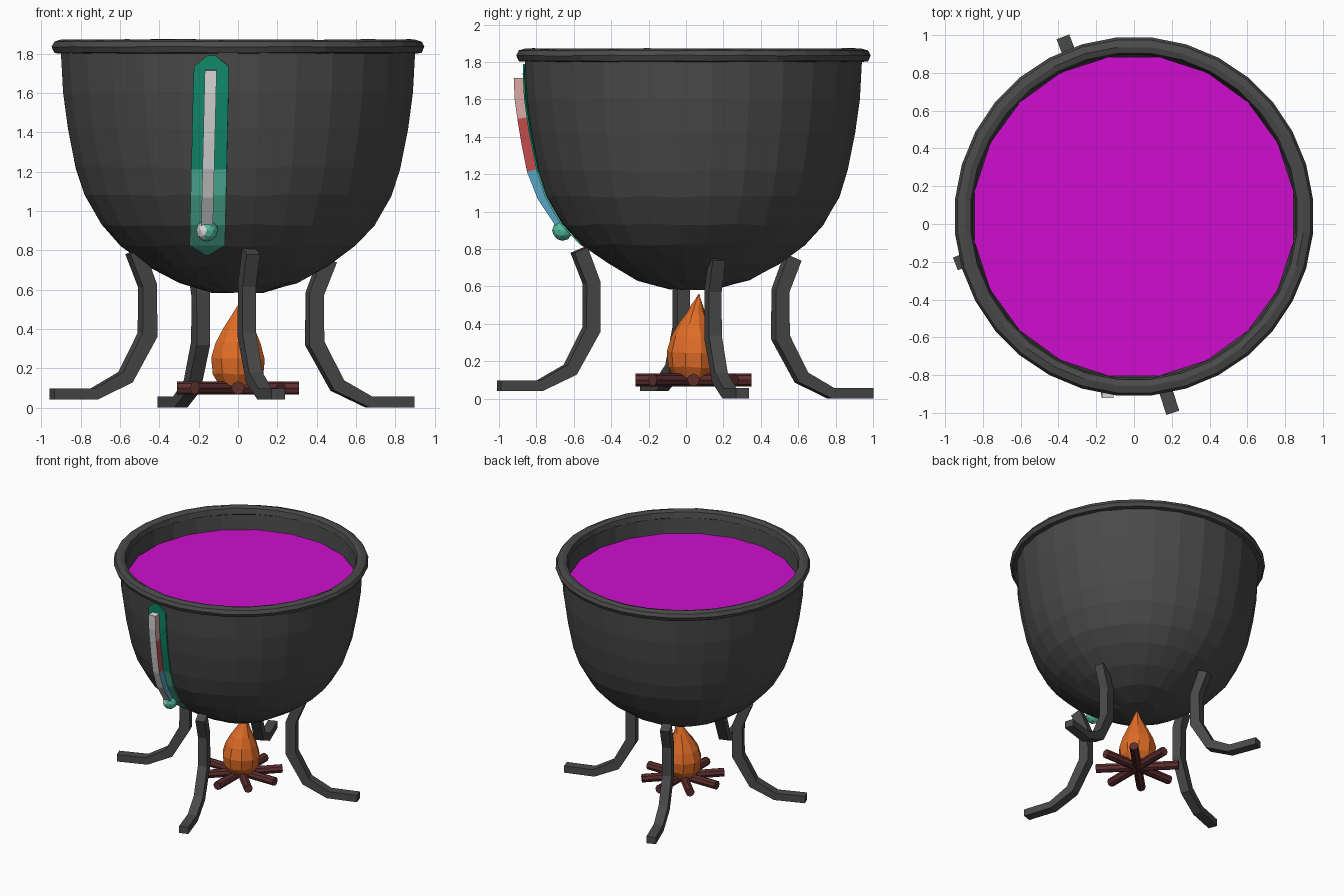
import bpy, bmesh, math, random
from mathutils import Vector

if "Cube" in bpy.data.objects:
    bpy.data.objects.remove(bpy.data.objects["Cube"])

random.seed(4)
CY = 0.04  # bowl centre in y


def mat(name, r, g, b):
    m = bpy.data.materials.new(name)
    m.diffuse_color = (r, g, b, 1)
    m.use_nodes = True
    m.node_tree.nodes["Principled BSDF"].inputs["Base Color"].default_value = m.diffuse_color
    return m


IRON = mat("iron_grey", .068, .068, .068)
POTION = mat("magenta", .62, .004, .62)
FIRE = mat("fire_orange", .74, .15, .02)
WOOD = mat("log_brown", .11, .027, .027)
GREEN = mat("plate_green", .006, .26, .15)
MINT = mat("mint", .085, .5, .35)
WHITE = mat("white", .7, .7, .7)
RED = mat("red", .55, .075, .075)
BLUE = mat("blue", .1, .38, .56)
PINK = mat("pink", .72, .4, .38)


def finish(name, bm, mats, rule=None, recalc=True):
    if recalc:
        bmesh.ops.recalc_face_normals(bm, faces=bm.faces)
    bm.normal_update()
    if rule:
        for f in bm.faces:
            f.material_index = rule(f)
    me = bpy.data.meshes.new(name)
    bm.to_mesh(me)
    bm.free()
    for m in mats:
        me.materials.append(m)
    ob = bpy.data.objects.new(name, me)
    bpy.context.collection.objects.link(ob)
    return ob


def bridge(bm, rings):
    for a, b in zip(rings, rings[1:]):
        n = len(a)
        for i in range(n):
            bm.faces.new((a[i], a[(i + 1) % n], b[(i + 1) % n], b[i]))


def lathe(name, rows, n, material, closed=False, jitter=0.0):
    """rows: (radius, z, x shift, y shift)"""
    bm = bmesh.new()
    rings = []
    for r, z, *s in rows:
        sx, sy = s if s else (0, 0)
        ring = []
        for i in range(n):
            a = 2 * math.pi * (i + .5) / n
            ring.append(bm.verts.new((sx + r * math.cos(a), CY + sy + r * math.sin(a),
                                      z + random.uniform(-jitter, jitter))))
        rings.append(ring)
    bridge(bm, rings + rings[:1] if closed else rings)
    if not closed:
        bm.faces.new(rings[0])
        bm.faces.new(rings[-1])
    return finish(name, bm, [material])


def sweep(name, path, origin, angle, half_w, mats, rule=None, lean=0.0):
    """square bar along path of (distance, z, half thickness) in a vertical plane"""
    bm = bmesh.new()
    u = Vector((math.cos(angle), math.sin(angle), 0))
    w = Vector((-u.y, u.x, 0))
    pts = [Vector(p[:2]) for p in path]
    rings = []
    for i, p in enumerate(pts):
        segs = []
        if i > 0:
            segs.append((p - pts[i - 1]).normalized())
        if i < len(pts) - 1:
            segs.append((pts[i + 1] - p).normalized())
        t = sum(segs, Vector((0, 0))).normalized()
        nrm = Vector((-t.y, t.x)) * path[i][2] / t.dot(segs[0])
        ring = []
        for a, b in ((-1, -1), (1, -1), (1, 1), (-1, 1)):
            q = p + nrm * a
            v = Vector(origin) + u * q.x + w * (half_w * b) + Vector((lean * q.y, 0, q.y))
            ring.append(bm.verts.new(v))
        rings.append(ring)
    bridge(bm, rings)
    bm.faces.new(rings[0])
    bm.faces.new(rings[-1])
    return finish(name, bm, mats, rule)


# cauldron bowl: outer wall, then back up the inside
OUTER = [(.13, .587), (.3, .635), (.46, .72), (.6, .825), (.7, .93), (.785, 1.08),
         (.83, 1.22), (.87, 1.42), (.895, 1.6), (.907, 1.82)]
INNER = [(.868, 1.83), (.858, 1.7), (.84, 1.5), (.78, 1.2), (.64, .95), (.4, .76), (.12, .66)]
lathe("cauldron_bowl", OUTER + INNER, 28, IRON, jitter=.006)

# rolled rim
lathe("cauldron_rim", [(.89, 1.8), (.938, 1.805), (.952, 1.835), (.938, 1.862),
                       (.90, 1.872), (.868, 1.862), (.858, 1.82)], 32, IRON, closed=True, jitter=.002)

# potion surface
lathe("potion", [(.85, 1.69), (.855, 1.695)], 20, POTION)

# four curved legs, two of them slightly raised
LEG = [(.07, .795, .04), (0, .62, .038), (0, .37, .04), (.12, .155, .035),
       (.29, .07, .028), (.52, .07, .028)]
for name, x, y, deg, drop in (("right_leg", .39, .145, 17.5, .042), ("front_leg", .045, -.505, -72, 0),
                              ("left_leg", -.46, -.025, 201, 0), ("back_leg", -.19, .505, 111, .042)):
    sweep(name, LEG, (x, y, -drop), math.radians(deg), .036, [IRON])

# campfire logs crossing in a star
for k in range(4):
    bm = bmesh.new()
    bmesh.ops.create_cone(bm, cap_ends=True, segments=8, radius1=.034, radius2=.034, depth=.62)
    ob = finish("log_%d" % (k + 1), bm, [WOOD])
    ob.rotation_euler = (0, math.pi / 2, k * math.pi / 4)
    ob.location = (0, CY, .1)

# teardrop flame with a bent tip
lathe("flame", [(.1, .115), (.135, .17), (.143, .25), (.12, .33, 0, .002), (.083, .4, .005, .005),
                (.05, .46, .012, .012), (.027, .51, .02, .02), (.012, .54, .026, .026),
                (.003, .555, .03, .03)], 10, FIRE, jitter=.006)


# gauge back plate hugging the bowl
def bowl_radius(z):
    for (r0, z0), (r1, z1) in zip(OUTER, OUTER[1:]):
        if z <= z1:
            return r0 + (r1 - r0) * (z - z0) / (z1 - z0)
    return OUTER[-1][0]


bm = bmesh.new()
rows = []
for z, h in ((.775, .008), (.825, .09), (.93, .09), (1.08, .09), (1.21, .09),
             (1.42, .09), (1.6, .09), (1.735, .088), (1.79, .02)):
    row = []
    for c in (-1, -.5, 0, .5, 1):
        x = -.175 + .0225 * z + c * h
        row.append(bm.verts.new((x, CY - math.sqrt(bowl_radius(z) ** 2 - x * x) - .012, z)))
    rows.append(row)
for a, b in zip(rows, rows[1:]):
    for i in range(4):
        bm.faces.new((a[i], a[i + 1], b[i + 1], b[i]))
plate = finish("gauge_plate", bm, [GREEN, MINT],
               lambda f: int(f.calc_center_median().z < 1.21), recalc=False)
sol = plate.modifiers.new("thickness", 'SOLIDIFY')
sol.thickness = .009
sol.offset = -1


# gauge tube: white front, coloured sides from cold to hot
def tube_rule(f):
    if abs(f.normal.x) < .6:
        return 0
    z = f.calc_center_median().z
    return 1 if z < 1.24 else 2 if z < 1.5 else 3


TUBE = [(.665, .92, .025), (.77, 1.08, .026), (.825, 1.22, .026), (.853, 1.36, .026),
        (.876, 1.5, .026), (.89, 1.6, .026), (.895, 1.715, .026)]
sweep("gauge_tube", TUBE, (-.179, 0, 0), -math.pi / 2, .03, [WHITE, BLUE, RED, PINK],
      tube_rule, lean=.0235)

# gauge bulb, white on its left side
bm = bmesh.new()
bmesh.ops.create_icosphere(bm, subdivisions=2, radius=.056)
bulb = finish("gauge_bulb", bm, [MINT, WHITE], lambda f: int(f.normal.x < -.15))
bulb.location = (-.157, -.66, .9)
